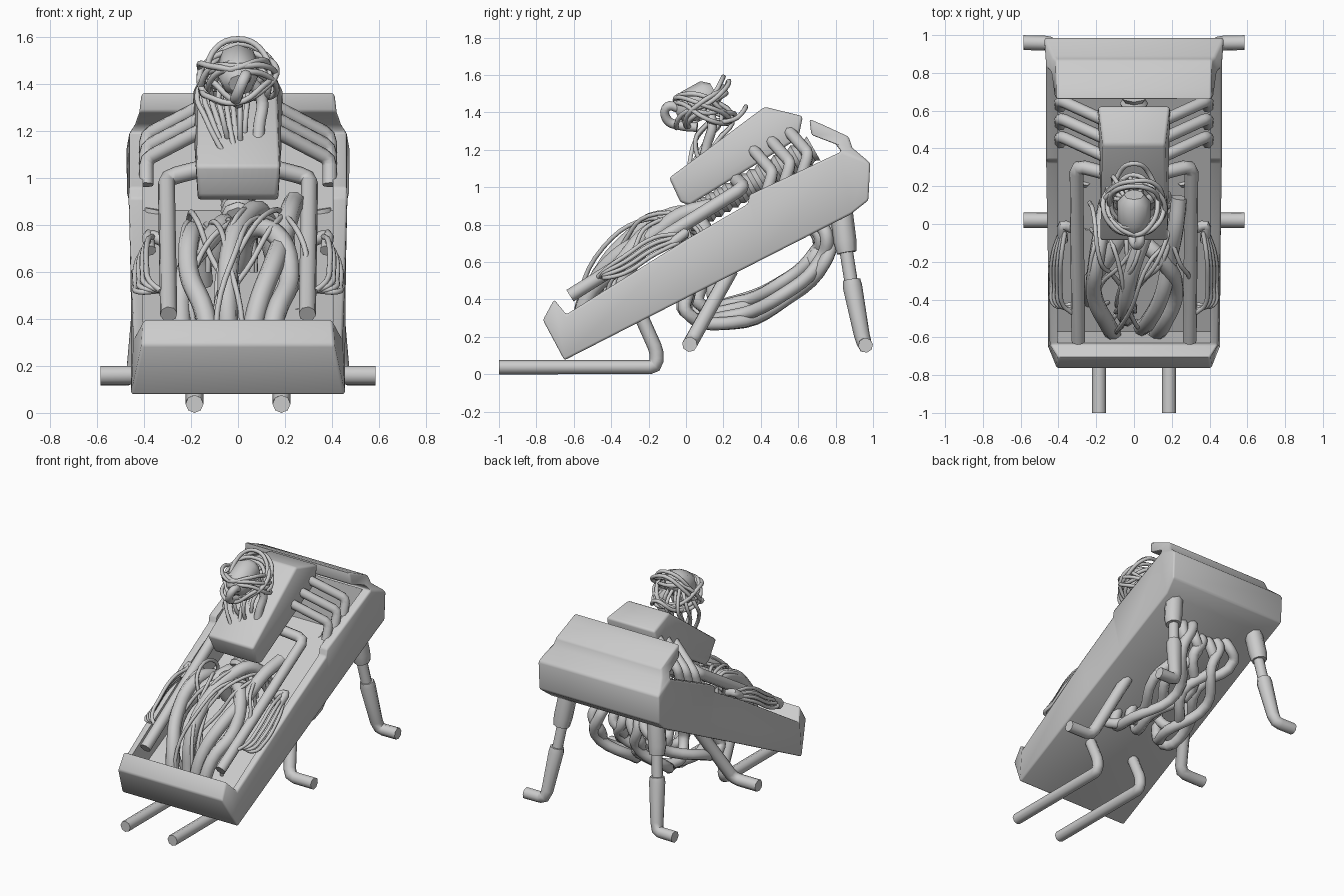
import bpy, bmesh, math, random
from mathutils import Vector

if "Cube" in bpy.data.objects:
    bpy.data.objects.remove(bpy.data.objects["Cube"])

rnd = random.Random(4)


def floor_z(y):
    """Height of the sloping hull underside."""
    return 0.08 + 0.51 * (y + 0.65)


def prism(name, prof, bevel=0.0, cuts=()):
    """Mirrored solid from a side profile of (y, z, half width); cuts split the side faces."""
    bm = bmesh.new()
    left = [bm.verts.new((-w, y, z)) for y, z, w in prof]
    right = [bm.verts.new((w, y, z)) for y, z, w in prof]
    bm.faces.new(left)
    bm.faces.new(right[::-1])
    n = len(prof)
    for i in range(n):
        j = (i + 1) % n
        bm.faces.new((left[i], left[j], right[j], right[i]))
    for a, b in cuts:
        bmesh.ops.connect_verts(bm, verts=[left[a], left[b]])
        bmesh.ops.connect_verts(bm, verts=[right[a], right[b]])
    bmesh.ops.recalc_face_normals(bm, faces=bm.faces)
    me = bpy.data.meshes.new(name)
    bm.to_mesh(me)
    bm.free()
    ob = bpy.data.objects.new(name, me)
    bpy.context.collection.objects.link(ob)
    if bevel:
        m = ob.modifiers.new("bevel", "BEVEL")
        m.width, m.segments, m.limit_method = bevel, 2, "ANGLE"
        m.angle_limit = math.radians(35)
    return ob


def tube(name, pts, r, bend=0.0, closed=False, radii=None):
    """Round pipe; bend > 0 keeps straight runs with chamfered elbows."""
    pts = [Vector(p) for p in pts]
    if bend:
        out = [pts[0]]
        for a, b, c in zip(pts, pts[1:], pts[2:]):
            p, q = b + (a - b).normalized() * bend, b + (c - b).normalized() * bend
            out += [p, (p + q) / 4 + b / 2, q]
        pts = out + [pts[-1]]
    cu = bpy.data.curves.new(name, "CURVE")
    cu.dimensions = "3D"
    cu.bevel_depth, cu.bevel_resolution, cu.use_fill_caps = r, 2, True
    cu.resolution_u = 5
    straight = bend or radii
    sp = cu.splines.new("POLY" if straight else "BEZIER")
    items = sp.points if straight else sp.bezier_points
    items.add(len(pts) - 1)
    for i, p in enumerate(pts):
        if straight:
            items[i].co = (*p, 1)
        else:
            items[i].co = p
            items[i].handle_left_type = items[i].handle_right_type = "AUTO"
        if radii:
            items[i].radius = radii[i]
    sp.use_cyclic_u = closed
    ob = bpy.data.objects.new(name, cu)
    bpy.context.collection.objects.link(ob)
    return ob


# Sloping tray hull with front lip and rear hood
hull = prism("hull", [
    (-0.65, 0.075, .455), (-0.765, 0.29, .41), (-0.705, 0.40, .40), (-0.64, 0.32, .445),
    (0.0, 0.72, .46), (0.33, 0.91, .465), (0.34, 0.96, .465), (0.83, 1.19, .465), (0.80, 1.23, .44),
    (0.67, 1.28, .42), (0.66, 1.365, .41), (0.73, 1.335, .41), (0.87, 1.27, .415),
    (0.89, 1.21, .43), (0.985, 1.13, .475), (0.975, 0.93, .475), (0.88, 0.855, .455),
    (0.4, 0.61, .455), (0.08, 0.448, .455)], 0.012,
    cuts=[(0, 3), (4, 18), (6, 17), (7, 16), (7, 14), (8, 13), (9, 12)])
cutter = prism("hull_cutter", [
    (y, z, 0.405) for y, z in [(-0.665, 0.42), (-0.57, 0.16), (0.80, 0.86),
                               (0.83, 1.18), (0.66, 1.262), (0.62, 1.6), (-0.5, 1.6)]])
cutter.hide_render = True
m = hull.modifiers.new("cavity", "BOOLEAN")
m.operation, m.object, m.solver = "DIFFERENCE", cutter, "EXACT"
bpy.context.view_layer.objects.active = hull
for m in list(hull.modifiers):
    bpy.ops.object.modifier_apply(modifier=m.name)
bpy.data.objects.remove(cutter)

# Upper block and the ribbed bellows beneath it
prism("upper_block", [(-0.09, 1.05, .18), (-0.03, 0.92, .165), (0.02, 0.905, .175),
                      (0.60, 1.26, .195), (0.625, 1.38, .19), (0.42, 1.43, .165)], 0.015)
steps = [(0, 0.0 + 0.022 * i, 0.82 + 0.0125 * i) for i in range(32)]
tube("bellows", steps, 0.075, radii=[1.0 if i % 2 else 0.82 for i in range(32)])

for s in (-1, 1):
    side = "left" if s < 0 else "right"
    # Long pipes from the block to the front of the tray
    tube(f"long_pipe_{side}", [(s * .15, .27, 1.04), (s * .305, .31, 1.0),
                               (s * .295, -.62, .42)], 0.037, 0.045)
    # Rib pipes to the tray rim
    for i in range(3):
        y, z = 0.57 - 0.095 * i, 1.28 - 0.05 * i
        tube(f"rib_pipe_{side}_{i}", [(s * .16, y - .02, z + .02), (s * .39, y + .085, z - .10),
                                      (s * .39, y + .05, z - .21)], 0.032, 0.03)
    # Side cable fans
    tube(f"cable_stub_{side}", [(s * .31, -.03, .73), (s * .385, 0, .76), (s * .375, -.09, .69)],
         0.027, 0.025)
    for i in range(4):
        d = 0.015 * i
        tube(f"side_cable_{side}_{i}", [
            (s * (.365 + d / 2), -.04, .75 - d), (s * (.385 + d), -.17, .73 - 2 * d),
            (s * (.39 + d), -.33, .63 - 2 * d), (s * (.375 + d), -.43, .56 - d),
            (s * .33, -.47 + d, .52)], 0.012)
    # Front skids
    tube(f"front_skid_{side}", [(s * .185, -1, .038), (s * .185, -.16, .038), (s * .185, -.155, .12),
                                (s * .185, -.24, .31)], 0.038, 0.035)
    # Middle legs
    tube(f"middle_leg_{side}", [(s * .26, .24, .555), (s * .39, .02, .16), (s * .585, .02, .16)],
         0.041, 0.05)
    # Rear legs with a piston
    tube(f"rear_leg_upper_{side}", [(s * .345, .83, .87), (s * .37, .85, .71), (s * .375, .86, .65)],
         0.062, radii=[1, 1, .85])
    tube(f"rear_leg_piston_{side}", [(s * .37, .855, .67), (s * .395, .885, .48)], 0.036, 0.02)
    tube(f"rear_leg_lower_{side}", [(s * .393, .885, .505), (s * .397, .89, .47), (s * .43, .94, .21),
                                    (s * .445, .953, .165), (s * .475, .958, .155),
                                    (s * .585, .96, .155)],
         0.05, radii=[.95, 1.05, .85, .8, .8, .8])

# Thick hoses inside the tray
hoses = [
    [(-.11, -.58, .20), (-.14, -.53, .42), (-.21, -.38, .60), (-.20, -.2, .76), (-.17, -.02, .74), (-.15, .1, .55)],
    [(-.04, -.50, .24), (-.045, -.47, .5), (-.03, -.33, .70), (.03, -.13, .83), (.10, .03, .85), (.16, .15, .65)],
    [(.04, -.55, .22), (.08, -.51, .44), (.15, -.37, .63), (.19, -.18, .74), (.22, -.03, .85), (.24, .14, .9)],
    [(.12, -.58, .20), (.16, -.52, .42), (.22, -.36, .58), (.16, -.2, .76), (.06, -.1, .78), (0, .05, .62)],
    [(-.24, -.4, .28), (-.23, -.3, .58), (-.12, -.15, .74), (-.05, .02, .80), (-.1, .17, .65)],
]
for i, p in enumerate(hoses):
    tube(f"tray_hose_{i}", p, 0.044)

# Thin cables draped over the hoses
for i in range(10):
    a, b = rnd.uniform(-.24, .24), rnd.uniform(-.26, .26)
    y0, y1 = rnd.uniform(-.58, -.38), rnd.uniform(-.12, .08)
    h = rnd.uniform(.02, .10)
    c = (a + b) / 2
    tube(f"tray_cable_{i}", [
        (a * .7, y0 + .03, floor_z(y0) + .06), (a, y0, floor_z(y0) + .25),
        (c + a * .5, y0 + .13, .61 + h), (c + b * .3, -.2, .76 + h),
        (b, y1, .80), (b * 1.1, y1 + .06, .6)], 0.012)

# Braided hoses hanging under the hull
for i in range(7):
    x = -.24 + .08 * i
    k = 1 if i % 2 else -1
    y0, y1 = rnd.uniform(-.08, .14), rnd.uniform(.66, .77)
    d = .15 + .035 * (i * 3 % 4)
    tube(f"under_hose_{i}", [
        (x, y0 + .02, floor_z(y0) + .03), (x * 1.1, y0 + .01, floor_z(y0) - .03 - d * .2),
        (x * .9 + .06 * k, .24 + y0 * .3, floor_z(.25) - d - .01),
        (x * .8 - .07 * k, .52, floor_z(.52) - d - .03),
        (x * .9 + .05 * k, y1, floor_z(y1) - d * .75),
        (x * .85, y1 + .03, floor_z(y1) - .04),
        (x * .7, y1 - .01, floor_z(y1) + .03)], 0.036)

# Rounded head core, snout hose and neck
tube("head_core", [(0, -.055, 1.40), (0, -.035, 1.41), (0, .02, 1.435), (0, .12, 1.49), (0, .155, 1.51)],
     0.088, radii=[.45, .8, 1, 1, .6])
tube("snout_hose", [(.03, -.03, 1.42), (.03, -.10, 1.43), (.0, -.10, 1.36), (-.01, -.03, 1.33), (0, .06, 1.32)], 0.025)
tube("neck_hose", [(.03, .1, 1.44), (.10, .14, 1.34), (.09, .11, 1.22), (.08, .08, 1.08)], 0.027)
for i in range(8):
    a = -.17 + .03 * i
    tube(f"neck_cable_{i}", [
        (a * .4, .13, 1.48), (a * 1.0, .13 + .06 * (i % 3), 1.37), (a * .8, .05 + .06 * (i % 3), 1.25),
        (a * .35 + .01, .01 + .045 * (i % 4), 1.08)], 0.012)

# Tangled cable loops round the head
for i in range(7):
    tilt, turn = rnd.uniform(-.9, .9), rnd.uniform(-.6, .6)
    rx, ry = rnd.uniform(.12, .165), rnd.uniform(.11, .18)
    loop = []
    for j in range(8):
        t = j * math.tau / 8
        v = Vector((rx * math.cos(t), ry * math.sin(t), rnd.uniform(-.03, .03)))
        q = Vector((v.x, v.y * math.cos(tilt) - v.z * math.sin(tilt),
                    v.y * math.sin(tilt) + v.z * math.cos(tilt)))
        loop.append((q.x, .10 + q.y * 1.1, 1.43 + q.z + q.x * turn * .5))
    tube(f"head_cable_{i}", loop, 0.013, closed=True)
tube("crown_cable", [(-.12, .1, 1.38), (-.11, .17, 1.53), (0, .2, 1.59), (.11, .17, 1.53), (.13, .1, 1.38),
                     (.09, .25, 1.36), (0, .32, 1.43), (-.09, .25, 1.36)], 0.013, closed=True)

# Turn pipes into meshes and smooth everything
bpy.ops.object.select_all(action="SELECT")
bpy.context.view_layer.objects.active = bpy.data.objects["bellows"]
bpy.ops.object.convert(target="MESH")
bpy.ops.object.shade_smooth_by_angle(angle=math.radians(52))
